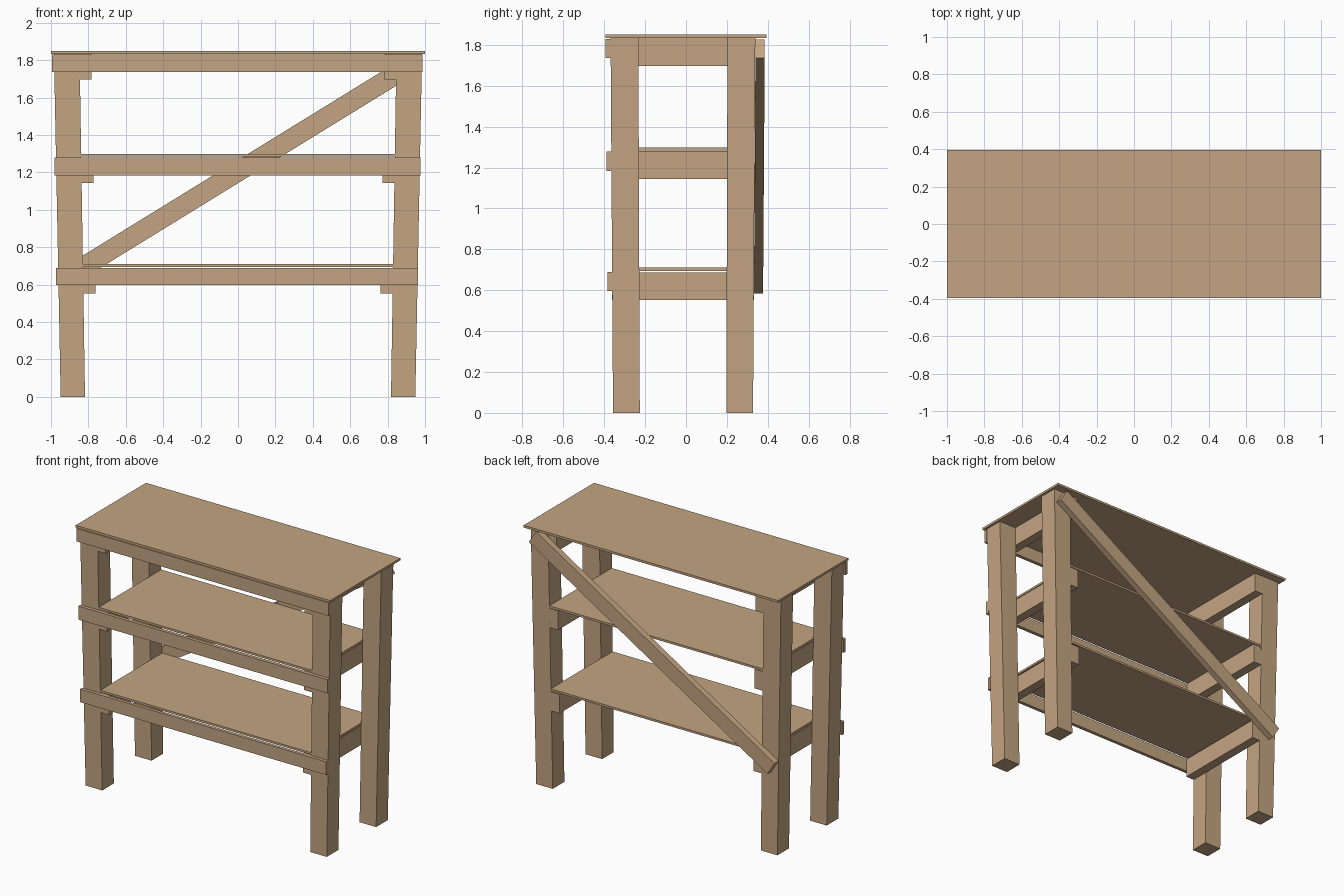
import bpy

if "Cube" in bpy.data.objects:
    bpy.data.objects.remove(bpy.data.objects["Cube"])

wood = bpy.data.materials.new("light wood")
wood.diffuse_color = (0.55, 0.375, 0.223, 1)
wood.use_nodes = True
wood.node_tree.nodes["Principled BSDF"].inputs["Base Color"].default_value = wood.diffuse_color

FACES = [(3, 2, 1, 0), (4, 5, 6, 7), (0, 1, 5, 4),
         (1, 2, 6, 5), (2, 3, 7, 6), (3, 0, 4, 7)]


def solid(name, lower, upper):
    """Six-sided solid between two matching rings of four corners."""
    mesh = bpy.data.meshes.new(name)
    mesh.from_pydata(lower + upper, [], FACES)
    mesh.materials.append(wood)
    obj = bpy.data.objects.new(name, mesh)
    bpy.context.collection.objects.link(obj)
    return obj


def ring(x, y, z):
    return [(x[0], y[0], z), (x[1], y[0], z), (x[1], y[1], z), (x[0], y[1], z)]


def board(name, x, y, z):
    return solid(name, ring(x, y, z[0]), ring(x, y, z[1]))


# legs, slightly wider apart and thicker towards the top
for side, label in ((-1, "left"), (1, "right")):
    xb = sorted((side * 0.818, side * 0.948))
    xt = sorted((side * 0.847, side * 0.984))
    for depth, yb, yt in (("front", (-0.357, -0.226), (-0.369, -0.233)),
                          ("back", (0.197, 0.328), (0.203, 0.339))):
        solid(f"{depth}_{label}_leg", ring(xb, yb, 0), ring(xt, yt, 1.834))

# three levels: shelf, front rail and a cross bar on the inside of each leg pair
# (name, shelf x, shelf y, shelf z, rail x, rail y, rail z, bar x, bar y, bar z)
LEVELS = [
    ("lower", (-0.83, 0.832), (-0.361, 0.333), (0.695, 0.71),
     (-0.972, 0.963), (-0.385, -0.361), (0.597, 0.69),
     (0.763, 0.829), (-0.361, 0.332), (0.552, 0.687)),
    ("middle", (-0.84, 0.84), (-0.365, 0.336), (1.284, 1.299),
     (-0.982, 0.975), (-0.39, -0.365), (1.183, 1.279),
     (0.773, 0.839), (-0.365, 0.335), (1.143, 1.28)),
    ("top", (-1.0, 1.0), (-0.395, 0.395), (1.834, 1.85),
     (-0.995, 0.986), (-0.394, -0.369), (1.737, 1.83),
     (0.783, 0.848), (-0.369, 0.338), (1.697, 1.834)),
]
for level, sx, sy, sz, rx, ry, rz, bx, by, bz in LEVELS:
    board(f"{level}_shelf", sx, sy, sz)
    board(f"{level}_front_rail", rx, ry, rz)
    for side, label in ((-1, "left"), (1, "right")):
        board(f"{level}_{label}_cross_bar", sorted((side * bx[0], side * bx[1])), by, bz)

# diagonal brace across the back, square-cut ends
low, high = (-0.905, 0.585), (0.966, 1.737)
ox, oz = -0.055, 0.09


def brace_ring(dx, dz):
    a, b = (low[0] + dx, low[1] + dz), (high[0] + dx, high[1] + dz)
    return [(a[0], 0.333, a[1]), (b[0], 0.340, b[1]),
            (b[0], 0.385, b[1]), (a[0], 0.377, a[1])]


solid("back_diagonal_brace", brace_ring(0, 0), brace_ring(ox, oz))
